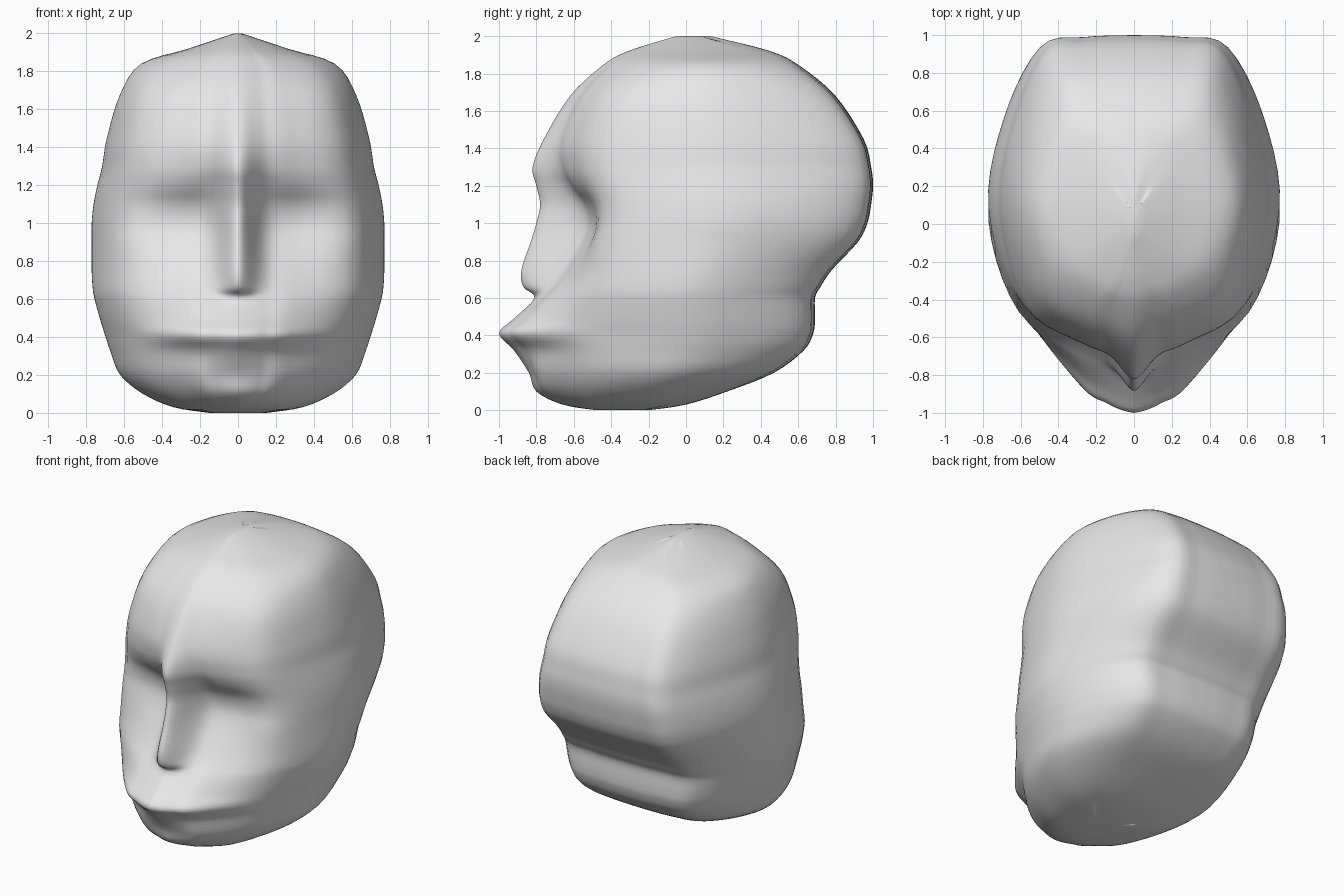
import bpy
import bmesh
import math

default_cube = bpy.data.objects.get("Cube")
if default_cube:
    bpy.data.objects.remove(default_cube, do_unlink=True)

# Horizontal slices: height, back, half width, temple, cheek, face, centre line
SLICES = [
    (0, -.2, .15, -.4, -.45, -.48, -.48),
    (.03, 0, .34, -.5, -.62, -.66, -.66),
    (.1, .22, .5, -.5, -.72, -.79, -.8),
    (.2, .47, .62, -.48, -.76, -.84, -.84),
    (.32, .63, .67, -.48, -.78, -.91, -.92),
    (.41, .68, .7, -.48, -.86, -.99, -1),
    (.49, .69, .725, -.48, -.79, -.91, -.92),
    (.6, .69, .755, -.47, -.71, -.79, -.81),
    (.66, .72, .765, -.46, -.66, -.73, -.87),
    (.75, .78, .77, -.44, -.6, -.66, -.88),
    (.9, .92, .77, -.42, -.52, -.57, -.83),
    (1, .97, .77, -.4, -.49, -.54, -.8),
    (1.1, .99, .76, -.4, -.51, -.56, -.78),
    (1.2, 1, .74, -.42, -.58, -.62, -.8),
    (1.3, .99, .715, -.44, -.62, -.68, -.82),
    (1.45, .95, .69, -.43, -.62, -.69, -.76),
    (1.68, .8, .62, -.37, -.53, -.58, -.62),
    (1.84, .61, .51, -.22, -.38, -.42, -.45),
    (1.92, .45, .26, -.14, -.26, -.3, -.31),
    (2, .13, .02, 0, -.04, -.05, -.05),
]


def smooth_path(points, steps):
    """Pass a smooth curve through points of any dimension."""
    result = []
    last = len(points) - 1
    for i in range(last):
        before, start = points[max(i - 1, 0)], points[i]
        end, after = points[i + 1], points[min(i + 2, last)]
        for step in range(steps):
            t = step / steps
            result.append(tuple(
                b + t * ((c - a) / 2 + t * (a - 2.5 * b + 2 * c - d / 2
                                            + t * (1.5 * (b - c) + (d - a) / 2)))
                for a, b, c, d in zip(before, start, end, after)))
    result.append(points[last])
    return result


def slice_ring(height, back, width, temple, cheek, face, centre):
    """Closed ring with a flat back, full sides, and a nose or brow ridge."""
    middle = back * .3 + temple * .5
    outline = [
        (0, back),
        (width * .35, back - .01),
        (width * .66, back - .06),
        (width * .9, middle + (back - middle) * .52),
        (width, middle),
        (width * .8, temple),
        (width * .4, cheek),
        (width * .2, face + (cheek - face) * .32),
        (width * .1, face + (cheek - face) * .1),
        (0, face),
    ]
    half = []
    for x, y in smooth_path(outline, 5):
        # The ridge belongs to the front only
        ridge = math.exp(-(x / .1) ** 2) if y < middle else 0
        half.append((x, y + (centre - face) * ridge, height))
    mirrored = [(-x, y, z) for x, y, z in reversed(half[1:-1])]
    return half + mirrored


# Head skin, joined slice by slice
bm = bmesh.new()
rings = [[bm.verts.new(p) for p in slice_ring(*row)]
         for row in smooth_path(SLICES, 4)]
for lower, upper in zip(rings, rings[1:]):
    count = len(lower)
    for i in range(count):
        j = (i + 1) % count
        bm.faces.new((lower[i], lower[j], upper[j], upper[i]))
bm.faces.new(rings[0])
bm.faces.new(rings[-1])
bmesh.ops.recalc_face_normals(bm, faces=bm.faces[:])

mesh = bpy.data.meshes.new("head")
bm.to_mesh(mesh)
bm.free()
head = bpy.data.objects.new("head", mesh)
bpy.context.collection.objects.link(head)

# Plain grey clay
clay = bpy.data.materials.new("light_grey")
clay.use_nodes = True
colour = (.8, .8, .8, 1)
clay.diffuse_color = colour
clay.node_tree.nodes["Principled BSDF"].inputs["Base Color"].default_value = colour
mesh.materials.append(clay)

for polygon in mesh.polygons:
    polygon.use_smooth = True
